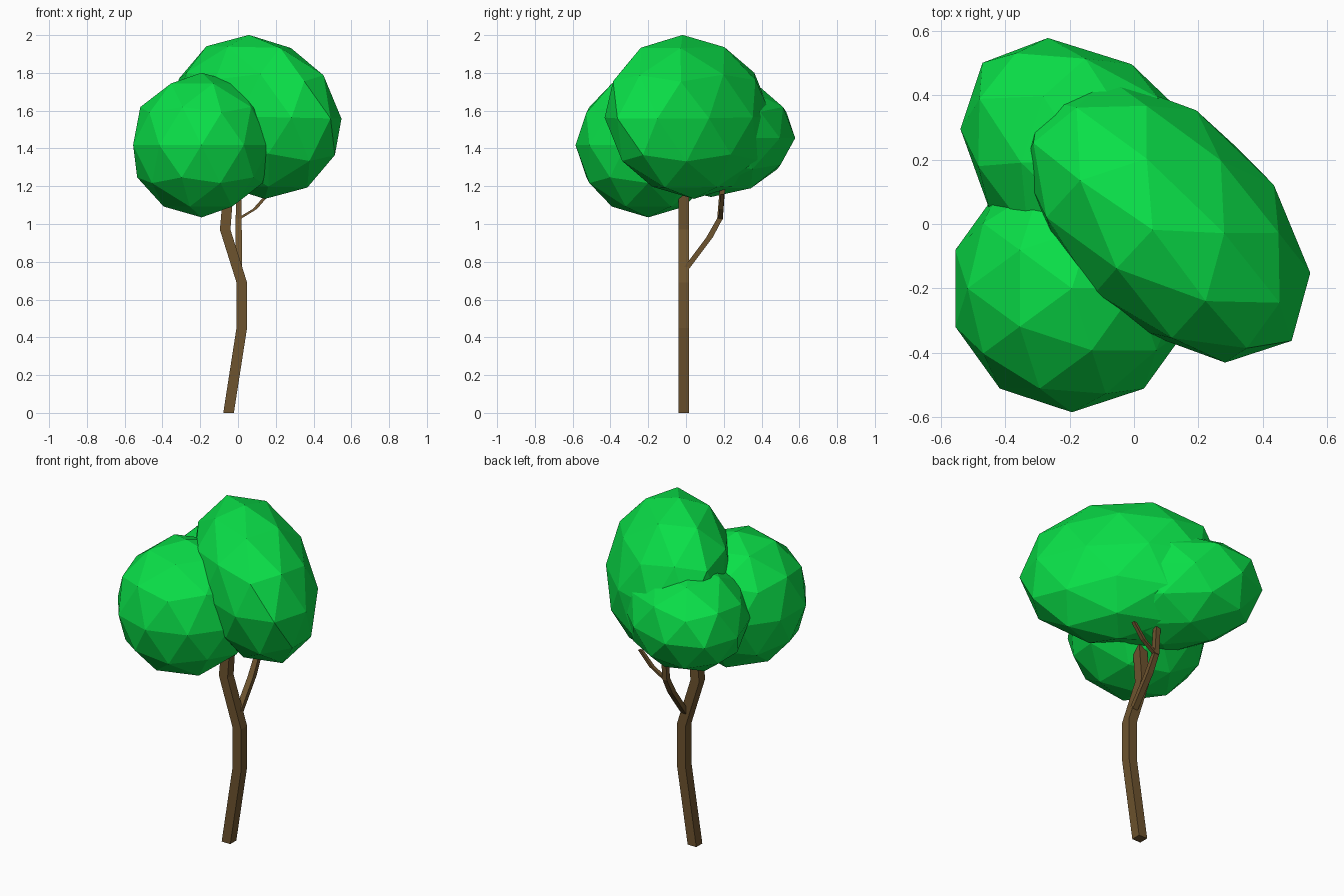
import bpy, bmesh
from mathutils import Matrix, Vector

if "Cube" in bpy.data.objects:
    bpy.data.objects.remove(bpy.data.objects["Cube"])


def material(name, color):
    m = bpy.data.materials.new(name)
    m.diffuse_color = (*color, 1)
    m.use_nodes = True
    m.node_tree.nodes["Principled BSDF"].inputs["Base Color"].default_value = m.diffuse_color
    return m


GREEN = material("leaf_green", (0.003, 0.74, 0.065))
BROWN = material("bark_brown", (0.155, 0.088, 0.028))


def foliage(name, center, ax, ay, az):
    """Low-poly leaf clump: an icosphere stretched along three half-axes."""
    bpy.ops.mesh.primitive_ico_sphere_add(subdivisions=2, radius=1)
    ob = bpy.context.object
    ob.name = name
    ob.data.transform(Matrix((ax, ay, az)).transposed().to_4x4())
    ob.location = center
    ob.data.materials.append(GREEN)


def limb(name, path):
    """Square-section limb; each path entry is (x, y, z, width)."""
    bm = bmesh.new()
    rings = []
    for x, y, z, w in path:
        rings.append([bm.verts.new(Vector((x + sx * w / 2, y + sy * w / 2, z)))
                      for sx, sy in ((-1, -1), (1, -1), (1, 1), (-1, 1))])
    for a, b in zip(rings, rings[1:]):
        for i in range(4):
            j = (i + 1) % 4
            bm.faces.new((a[i], a[j], b[j], b[i]))
    bm.faces.new(rings[0][::-1])
    bm.faces.new(rings[-1])
    bmesh.ops.recalc_face_normals(bm, faces=bm.faces)
    mesh = bpy.data.meshes.new(name)
    bm.to_mesh(mesh)
    bm.free()
    ob = bpy.data.objects.new(name, mesh)
    bpy.context.collection.objects.link(ob)
    mesh.materials.append(BROWN)


# Leaf clumps: one round, two stretched and leaning
foliage("front_foliage", (-0.193, -0.2, 1.418),
        (0.381, 0, 0), (0, 0.385, 0), (0, 0, 0.383))
foliage("main_foliage", (0.1, 0.012, 1.567),
        (-0.225, -0.237, 0.005), (0.39, -0.375, -0.008), (-0.042, -0.03, 0.434))
foliage("back_foliage", (-0.118, 0.163, 1.455),
        (0.231, 0.241, 0), (-0.353, 0.338, 0), (-0.03, 0.03, 0.312))

# Bent trunk
limb("trunk", [(-0.05, -0.012, 0, 0.056), (0.02, -0.012, 0.45, 0.056),
               (0.02, -0.012, 0.69, 0.056), (-0.068, -0.012, 0.97, 0.056),
               (-0.045, -0.012, 1.25, 0.052)])

# Side branch and its twig
limb("branch", [(0.005, -0.01, 0.75, 0.034), (0.004, 0.125, 0.93, 0.034),
                (0.003, 0.18, 1.03, 0.03), (0.003, 0.195, 1.22, 0.028)])
limb("twig", [(0.0, 0.183, 1.025, 0.024), (0.09, 0.187, 1.08, 0.022),
              (0.16, 0.192, 1.16, 0.02)])
